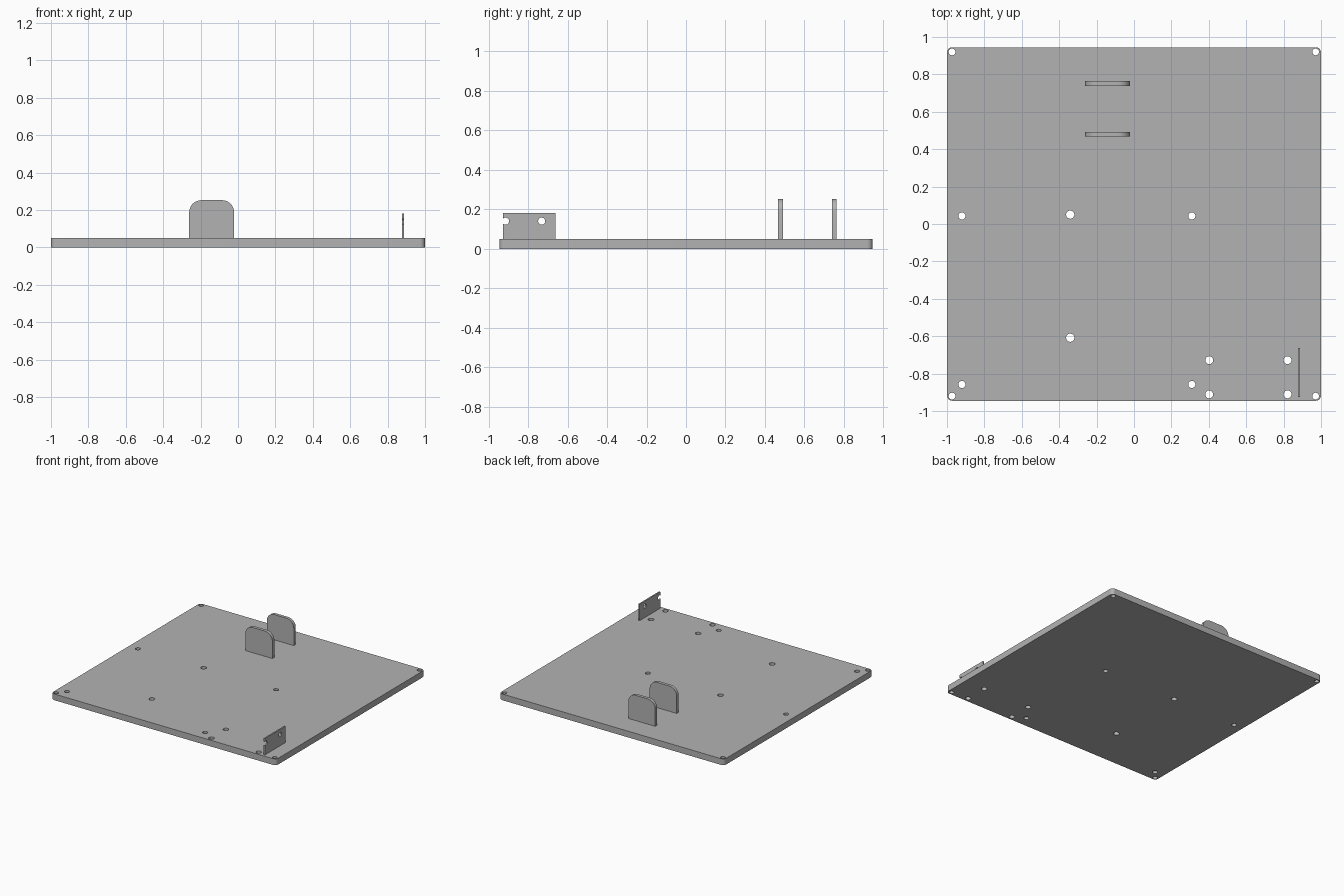
import bpy
import bmesh
from math import cos, sin, pi, radians
from mathutils import Matrix, Vector

cube = bpy.data.objects.get("Cube")
if cube:
    bpy.data.objects.remove(cube, do_unlink=True)

grey = bpy.data.materials.new("plain grey")
grey.use_nodes = True
colour = (0.45, 0.45, 0.45, 1)
grey.diffuse_color = colour
grey.node_tree.nodes["Principled BSDF"].inputs["Base Color"].default_value = colour

PLATE_TOP = 0.05


def make_object(name, bm):
    mesh = bpy.data.meshes.new(name)
    bmesh.ops.recalc_face_normals(bm, faces=bm.faces)
    bm.to_mesh(mesh)
    bm.free()
    mesh.materials.append(grey)
    obj = bpy.data.objects.new(name, mesh)
    bpy.context.collection.objects.link(obj)
    return obj


def box(name, low, high, rounded=None, radius=0):
    """Box between two corners; edges accepted by the rule get rounded."""
    low, high = Vector(low), Vector(high)
    bm = bmesh.new()
    bmesh.ops.create_cube(bm, size=1)
    for v in bm.verts:
        v.co = (low + high) / 2 + v.co * (high - low)
    if rounded:
        edges = [e for e in bm.edges if rounded(*(v.co for v in e.verts))]
        bmesh.ops.bevel(bm, geom=edges, offset=radius, segments=8,
                        profile=0.5, affect='EDGES')
    return make_object(name, bm)


def drill(obj, holes, axis):
    """Cut round holes, each given as (centre, radius), along an axis."""
    bm = bmesh.new()
    turn = Vector((0, 0, 1)).rotation_difference(Vector(axis)).to_matrix().to_4x4()
    for centre, radius in holes:
        bmesh.ops.create_cone(bm, cap_ends=True, segments=32, radius1=radius,
                              radius2=radius, depth=0.2,
                              matrix=Matrix.Translation(centre) @ turn)
    cutter = make_object("hole_cutter", bm)
    cutter.hide_render = True
    mod = obj.modifiers.new("holes", 'BOOLEAN')
    mod.operation = 'DIFFERENCE'
    mod.solver = 'EXACT'
    mod.object = cutter
    bpy.context.view_layer.objects.active = obj
    bpy.ops.object.modifier_apply(modifier=mod.name)
    bpy.data.objects.remove(cutter, do_unlink=True)


# Base plate with rounded vertical corners
plate = box("base_plate", (-1, -0.945, 0), (1, 0.945, PLATE_TOP),
            lambda a, b: abs(a.z - b.z) > 0.01, 0.028)

# Mounting holes: plate corners, large board, middle pair, small board
patterns = [
    ((-0.973, 0.971), (-0.92, 0.92), 0.018),
    ((-0.92, 0.309), (-0.858, 0.043), 0.019),
    ((-0.341,), (-0.608, 0.05), 0.022),
    ((0.402, 0.821), (-0.911, -0.728), 0.021),
]
drill(plate, [((x, y, 0), r) for xs, ys, r in patterns for x in xs for y in ys],
      (0, 0, 1))

# Two upright fins with rounded top corners
fins = []
for name, y in (("front_fin", 0.479), ("back_fin", 0.751)):
    fins.append(box(name, (-0.261, y - 0.0125, PLATE_TOP),
                    (-0.021, y + 0.0125, 0.253),
                    lambda a, b: abs(a.y - b.y) > 0.01 and a.z > 0.1, 0.065))

# Thin upright bracket with one hole and one notch open to its front edge
bracket = box("side_bracket", (0.877, -0.926, PLATE_TOP), (0.888, -0.662, 0.182))
drill(bracket, [((0.882, y, 0.14), 0.018) for y in (-0.914, -0.731)], (1, 0, 0))

# Smooth the round walls, keep real edges sharp
bpy.ops.object.select_all(action='DESELECT')
for obj in [plate, bracket] + fins:
    obj.select_set(True)
bpy.context.view_layer.objects.active = plate
bpy.ops.object.shade_smooth_by_angle(angle=radians(30))
